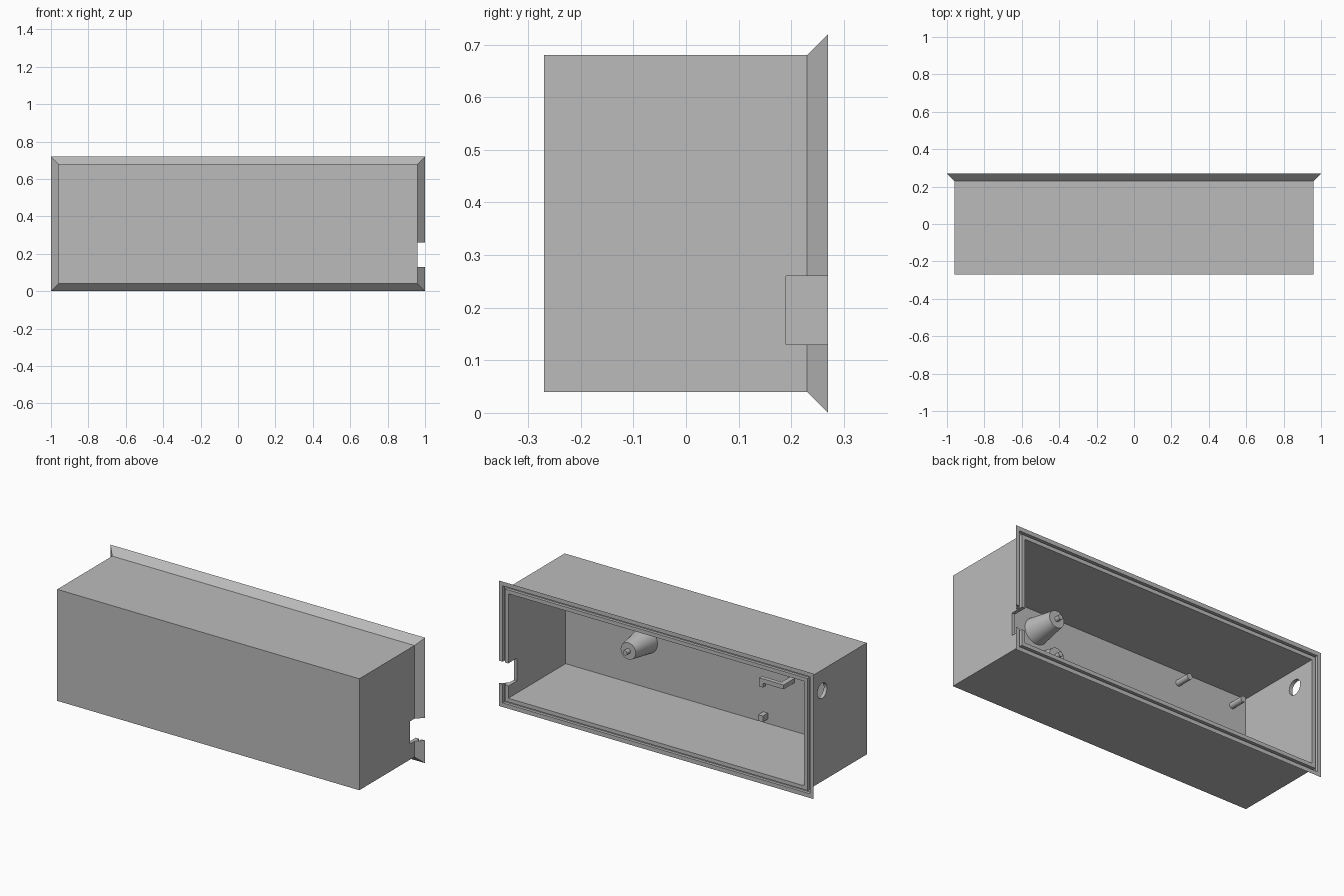
import bpy, bmesh, math
from mathutils import Matrix, Vector

cube = bpy.data.objects.get("Cube")
if cube:
    bpy.data.objects.remove(cube, do_unlink=True)

grey = bpy.data.materials.new("plain grey")
grey.use_nodes = True
COLOUR = (0.5, 0.5, 0.5, 1)
grey.diffuse_color = COLOUR
grey.node_tree.nodes["Principled BSDF"].inputs["Base Color"].default_value = COLOUR

WALL_Y = -0.25  # inner face of the closed front wall


def finish(bm, name):
    bmesh.ops.recalc_face_normals(bm, faces=bm.faces)
    mesh = bpy.data.meshes.new(name)
    bm.to_mesh(mesh)
    bm.free()
    mesh.materials.append(grey)
    obj = bpy.data.objects.new(name, mesh)
    bpy.context.collection.objects.link(obj)
    return obj


def add_box(bm, low, high):
    low, high = Vector(low), Vector(high)
    place = Matrix.Translation((low + high) / 2) @ Matrix.Diagonal((*(high - low), 1))
    bmesh.ops.create_cube(bm, size=1, matrix=place)


def add_cone(bm, x, z, y0, y1, r0, r1, sides=32):
    # cone frustum along y, radius r0 at y0 and r1 at y1
    place = Matrix.Translation((x, (y0 + y1) / 2, z)) @ Matrix.Rotation(-math.pi / 2, 4, "X")
    bmesh.ops.create_cone(bm, cap_ends=True, segments=sides, radius1=r0,
                          radius2=r1, depth=y1 - y0, matrix=place)


def smooth(obj):
    bpy.ops.object.select_all(action="DESELECT")
    obj.select_set(True)
    bpy.context.view_layer.objects.active = obj
    bpy.ops.object.shade_smooth_by_angle(angle=math.radians(35))


def cut(target, cutter):
    bpy.context.view_layer.objects.active = target
    mod = target.modifiers.new("cut", "BOOLEAN")
    mod.operation = "DIFFERENCE"
    mod.solver = "EXACT"
    mod.object = cutter
    bpy.ops.object.modifier_apply(modifier=mod.name)
    bpy.data.objects.remove(cutter, do_unlink=True)


# Housing: rectangular rings (inset, y) running over the outside, flared rim,
# sealing groove and inside
profile = [(0.04, -0.27), (0.04, 0.23), (0, 0.27), (0.024, 0.27), (0.024, 0.253),
           (0.038, 0.253), (0.038, 0.27), (0.06, 0.27), (0.06, WALL_Y)]
bm = bmesh.new()
rings = []
for d, y in profile:
    w = 1 - d
    corners = [(-w, d), (w, d), (w, 0.72 - d), (-w, 0.72 - d)]
    rings.append([bm.verts.new((x, y, z)) for x, z in corners])
for a, b in zip(rings, rings[1:]):
    for i in range(4):
        j = (i + 1) % 4
        bm.faces.new((a[i], a[j], b[j], b[i]))
bm.faces.new(rings[0])
bm.faces.new(rings[-1])
housing = finish(bm, "housing")

# Notch through the left wall and rim
bm = bmesh.new()
add_box(bm, (0.9, 0.19, 0.13), (1.1, 0.35, 0.26))
cut(housing, finish(bm, "notch_cutter"))

# Round hole through the right wall
bm = bmesh.new()
bmesh.ops.create_cone(bm, cap_ends=True, segments=32, radius1=0.043, radius2=0.043, depth=0.2,
                      matrix=Matrix.Translation((-0.96, 0.135, 0.56)) @ Matrix.Rotation(math.pi / 2, 4, "Y"))
cut(housing, finish(bm, "hole_cutter"))
smooth(housing)

# Tapered mounts with end pins on the inside of the front wall
for name, z in (("lower_mount", 0.33), ("upper_mount", 0.545)):
    bm = bmesh.new()
    add_cone(bm, 0.43, z, WALL_Y - 0.005, -0.09, 0.075, 0.048)
    add_cone(bm, 0.43, z, -0.095, -0.06, 0.014, 0.014, 16)
    smooth(finish(bm, name))

# Two straight pegs near the top
for name, x in (("inner_peg", -0.5), ("outer_peg", -0.852)):
    bm = bmesh.new()
    add_cone(bm, x, 0.59, WALL_Y - 0.005, -0.16, 0.017, 0.017, 16)
    smooth(finish(bm, name))

# Hooked bracket: arm, cross bar and downturned end
bm = bmesh.new()
add_box(bm, (-0.515, WALL_Y - 0.005, 0.34), (-0.485, -0.15, 0.365))
add_box(bm, (-0.515, -0.175, 0.34), (-0.36, -0.15, 0.365))
add_box(bm, (-0.385, -0.175, 0.315), (-0.36, -0.15, 0.365))
finish(bm, "hook_bracket")

# Short square stud near the floor
bm = bmesh.new()
add_box(bm, (-0.345, WALL_Y - 0.005, 0.085), (-0.315, -0.205, 0.12))
finish(bm, "square_stud")
